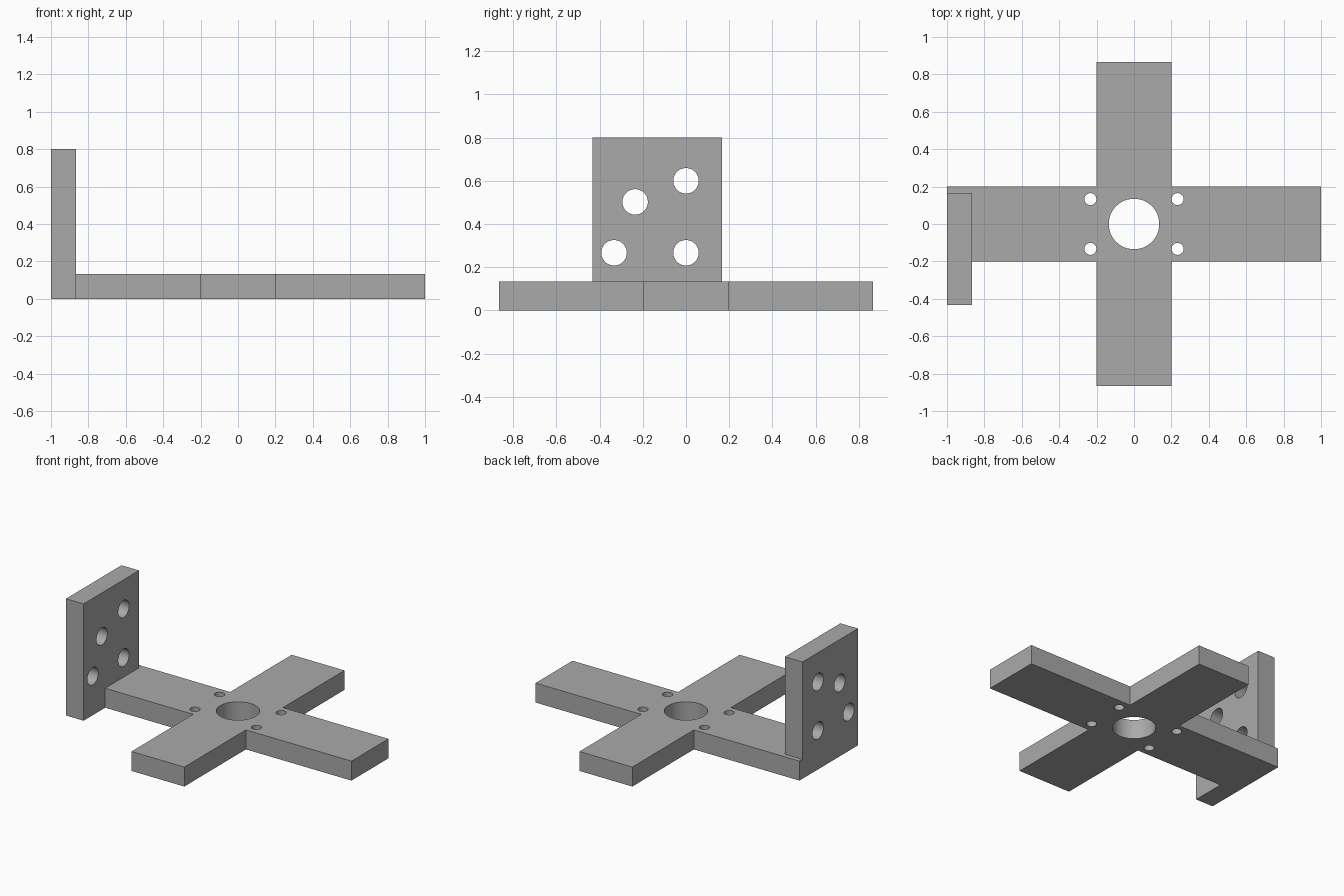
import bpy
import math

cube = bpy.data.objects.get("Cube")
if cube:
    bpy.data.objects.remove(cube, do_unlink=True)

T = 2 / 15  # sheet thickness

grey = bpy.data.materials.new("plain grey")
grey.use_nodes = True
colour = (0.4, 0.4, 0.4, 1)
grey.diffuse_color = colour
grey.node_tree.nodes["Principled BSDF"].inputs["Base Color"].default_value = colour


def prism(name, outline, height):
    """Extrude a closed xy outline up from z = 0."""
    n = len(outline)
    verts = [(x, y, z) for z in (0, height) for x, y in outline]
    faces = [tuple(reversed(range(n))), tuple(range(n, 2 * n))]
    faces += [(i, (i + 1) % n, n + (i + 1) % n, n + i) for i in range(n)]
    mesh = bpy.data.meshes.new(name)
    mesh.from_pydata(verts, [], faces)
    obj = bpy.data.objects.new(name, mesh)
    bpy.context.collection.objects.link(obj)
    mesh.materials.append(grey)
    return obj


def combine(obj, other, operation):
    """Apply an exact boolean and discard the other solid."""
    other.hide_render = True
    mod = obj.modifiers.new(operation, 'BOOLEAN')
    mod.operation, mod.solver, mod.object = operation, 'EXACT', other
    bpy.ops.object.select_all(action='DESELECT')
    bpy.context.view_layer.objects.active = obj
    obj.select_set(True)
    bpy.ops.object.modifier_apply(modifier=mod.name)
    bpy.data.objects.remove(other, do_unlink=True)


def drill(obj, location, radius, rotation=(0, 0, 0)):
    bpy.ops.mesh.primitive_cylinder_add(vertices=48, radius=radius, depth=3 * T,
                                        location=location, rotation=rotation)
    cutter = bpy.context.object
    cutter.data.materials.append(grey)
    combine(obj, cutter, 'DIFFERENCE')


# Cross-shaped base
W, L = 0.2, 13 / 15
cross = [(-1, -W), (-W, -W), (-W, -L), (W, -L), (W, -W), (1, -W),
         (1, W), (W, W), (W, L), (-W, L), (-W, W), (-1, W)]
bracket = prism("cross_bracket", cross, T)

# Upright mounting plate at the end of one arm
y0, y1 = -0.433, 0.167
plate = prism("upright_plate", [(-1, y0), (T - 1, y0), (T - 1, y1), (-1, y1)], 0.8)
combine(bracket, plate, 'UNION')

# Central bore and four screw holes in the base
drill(bracket, (0, 0, T / 2), 0.135)
for sx in (-1, 1):
    for sy in (-1, 1):
        drill(bracket, (sx * 0.233, sy * 0.133, T / 2), 0.032)

# Plate holes: a pivot and three on an arc around it
pivot_z, arc = 2 * T, 1 / 3
sideways = (0, math.pi / 2, 0)
drill(bracket, (T / 2 - 1, 0, pivot_z), 0.059, sideways)
for degrees in (90, 135, 180):
    a = math.radians(degrees)
    drill(bracket, (T / 2 - 1, arc * math.cos(a), pivot_z + arc * math.sin(a)),
          0.059, sideways)

# Smooth bores with sharp rims and edges
bpy.context.view_layer.objects.active = bracket
bracket.select_set(True)
bpy.ops.object.shade_smooth_by_angle(angle=math.radians(30))
